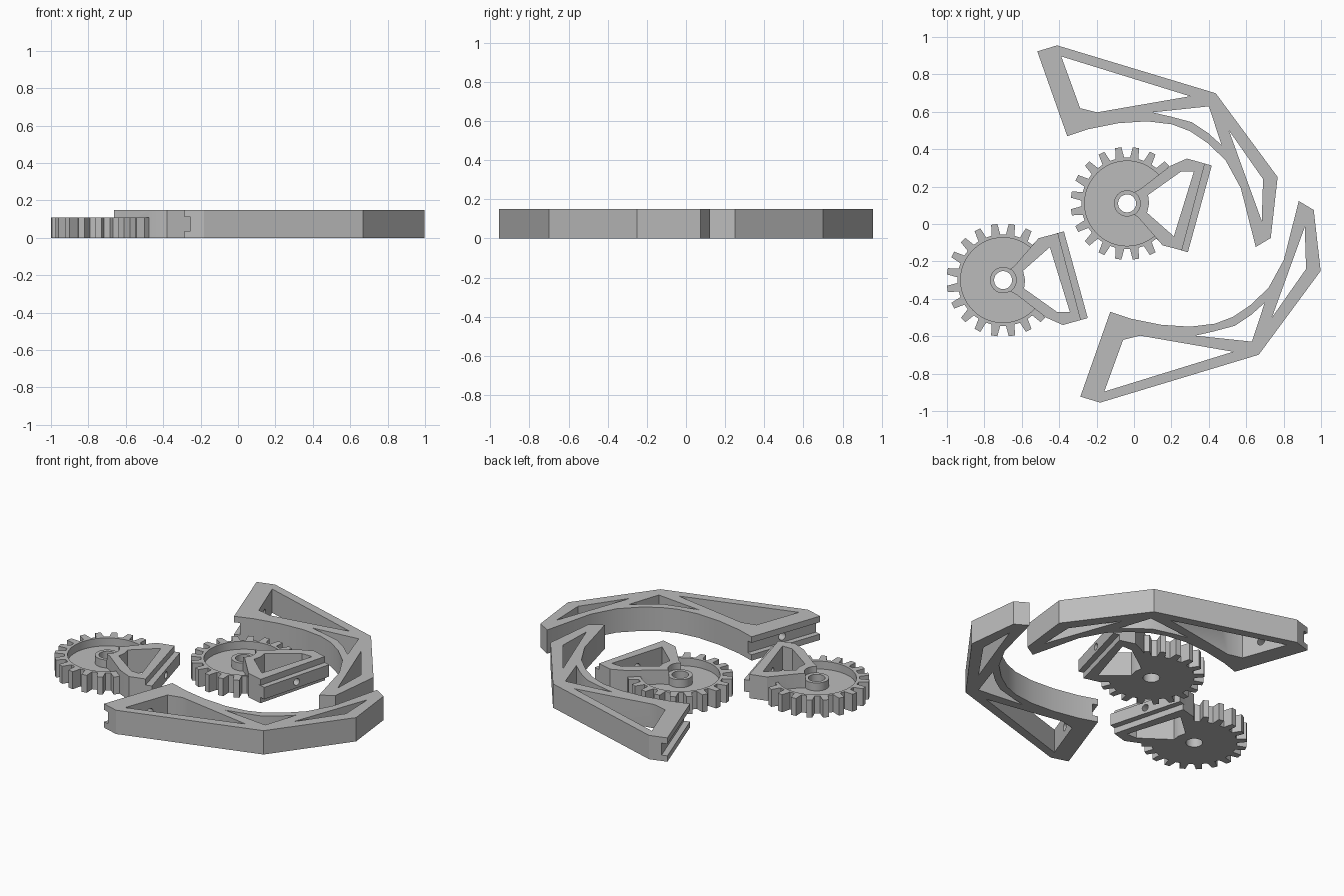
import bpy, bmesh
from math import sin, cos, radians, atan2
from mathutils import Vector, Matrix

if "Cube" in bpy.data.objects:
    bpy.data.objects.remove(bpy.data.objects["Cube"])

grey = bpy.data.materials.new("plain_grey")
grey.use_nodes = True
grey.diffuse_color = (0.5, 0.5, 0.5, 1)
grey.node_tree.nodes["Principled BSDF"].inputs["Base Color"].default_value = (0.5, 0.5, 0.5, 1)

THICK = 0.15       # arms and clamp blocks
GEAR = 0.11        # gear thickness
RAIL = (0.037, 0.112)


def finish(bm, name):
    bmesh.ops.recalc_face_normals(bm, faces=bm.faces)
    mesh = bpy.data.meshes.new(name)
    bm.to_mesh(mesh)
    bm.free()
    mesh.materials.append(grey)
    obj = bpy.data.objects.new(name, mesh)
    bpy.context.collection.objects.link(obj)
    return obj


def prism(name, points, z0, z1):
    """Upright extrusion of a flat outline."""
    bm = bmesh.new()
    face = bm.faces.new([bm.verts.new((x, y, z0)) for x, y in points])
    top = bmesh.ops.extrude_face_region(bm, geom=[face])["geom"]
    verts = [v for v in top if isinstance(v, bmesh.types.BMVert)]
    bmesh.ops.translate(bm, verts=verts, vec=(0, 0, z1 - z0))
    return finish(bm, name)


def circle(radius, steps=48):
    return [(radius * cos(radians(360 * i / steps)), radius * sin(radians(360 * i / steps)))
            for i in range(steps)]


def rod(a, b, radius, length):
    """Level cylinder square to the middle of edge a-b."""
    a, b = Vector((*a, 0)), Vector((*b, 0))
    mid, d = (a + b) / 2, b - a
    bm = bmesh.new()
    turn = Matrix.Rotation(atan2(d.y, d.x), 4, 'Z') @ Matrix.Rotation(radians(90), 4, 'X')
    bmesh.ops.create_cone(bm, cap_ends=True, segments=24, radius1=radius, radius2=radius,
                          depth=length, matrix=Matrix.Translation((mid.x, mid.y, sum(RAIL) / 2)) @ turn)
    return finish(bm, "bolt_cutter")


def combine(obj, tool, operation='DIFFERENCE'):
    """Apply a boolean and discard the tool."""
    tool.hide_render = True
    mod = obj.modifiers.new("bool", 'BOOLEAN')
    mod.operation, mod.solver, mod.object = operation, 'EXACT', tool
    bpy.context.view_layer.objects.active = obj
    bpy.ops.object.modifier_apply(modifier=mod.name)
    bpy.data.objects.remove(tool)


def smooth(obj):
    bpy.ops.object.select_all(action='DESELECT')
    obj.select_set(True)
    bpy.context.view_layer.objects.active = obj
    bpy.ops.object.shade_smooth_by_angle(angle=radians(28))


# Curved gripper arm: outline and its three window cut-outs
ARM = [(-.517, .923), (-.411, .955), (.437, .699), (.768, .251), (.731, -.075),
       (.651, -.123), (.571, .192), (.49, .34), (.395, .432), (.3, .496), (.203, .533),
       (.07, .549), (-.085, .539), (-.245, .507), (-.357, .47)]
WINDOWS = [
    [(-.389, .896), (.3, .683), (-.197, .597), (-.288, .619)],
    [(.096, .597), (.4, .629), (.469, .421), (.395, .487), (.31, .544), (.19, .576)],
    [(.507, .501), (.69, .24), (.683, .016)],
]


def make_arm(name, side, shift):
    place = lambda pts: [(x + shift, y * side) for x, y in pts]
    arm = prism(name, place(ARM), 0, THICK)
    for window in WINDOWS:
        combine(arm, prism("window_cutter", place(window), -.1, .3))
    # Groove along the mounting end, and the bolt hole behind it
    a, b = (Vector(p) for p in place([ARM[0], ARM[-1]]))
    along = (b - a).normalized()
    inward = Vector((-along.y, along.x)) * side
    a2, b2 = a - along * .1, b + along * .1
    slot = [a2 - inward * .1, b2 - inward * .1, b2 + inward * .035, a2 + inward * .035]
    combine(arm, prism("groove_cutter", slot, *RAIL))
    combine(arm, rod(a, b, .024, .4))
    smooth(arm)


# Gear with clamp block, straps and rail
BLOCK = [(.03, .055), (.075, .08), (.23, .2), (.32, .24), (.416, .213), (.293, -.251),
         (.19, -.224), (.06, -.075), (.03, -.055)]
TONGUE = [(.40, .217), (.453, .203), (.325, -.261), (.27, -.245)]
OPENING = [(.107, -.05), (.25, -.176), (.357, .17), (.288, .17), (.112, .045), (.118, 0)]


def make_gear(name, side, center):
    place = lambda pts: [(x, y * side) for x, y in pts]
    teeth = []
    for i in range(20):
        for offset, r in ((-5.4, .245), (-3.2, .302), (3.2, .302), (5.4, .245)):
            ang = radians(9 + i * 18 + offset)
            teeth.append((r * cos(ang), r * sin(ang)))
    gear = prism(name, teeth, 0, GEAR)
    combine(gear, prism("recess_cutter", circle(.227), .06, .3))
    combine(gear, prism("clamp_block", place(BLOCK), 0, THICK), 'UNION')
    combine(gear, prism("rail", place(TONGUE), *RAIL), 'UNION')
    combine(gear, prism("hub", circle(.07), .03, GEAR), 'UNION')
    combine(gear, prism("hub_clearance", circle(.0705), GEAR, .3))
    combine(gear, prism("opening_cutter", place(OPENING), -.1, .3))
    combine(gear, prism("bore_cutter", circle(.048), -.1, .3))
    combine(gear, rod(*place([TONGUE[1], TONGUE[2]]), .021, .3))
    gear.location = (*center, 0)
    smooth(gear)


make_arm("back_gripper_arm", 1, 0)
make_arm("front_gripper_arm", -1, .23)
make_gear("back_gear", 1, (-.037, .11))
make_gear("front_gear", -1, (-.70, -.30))
